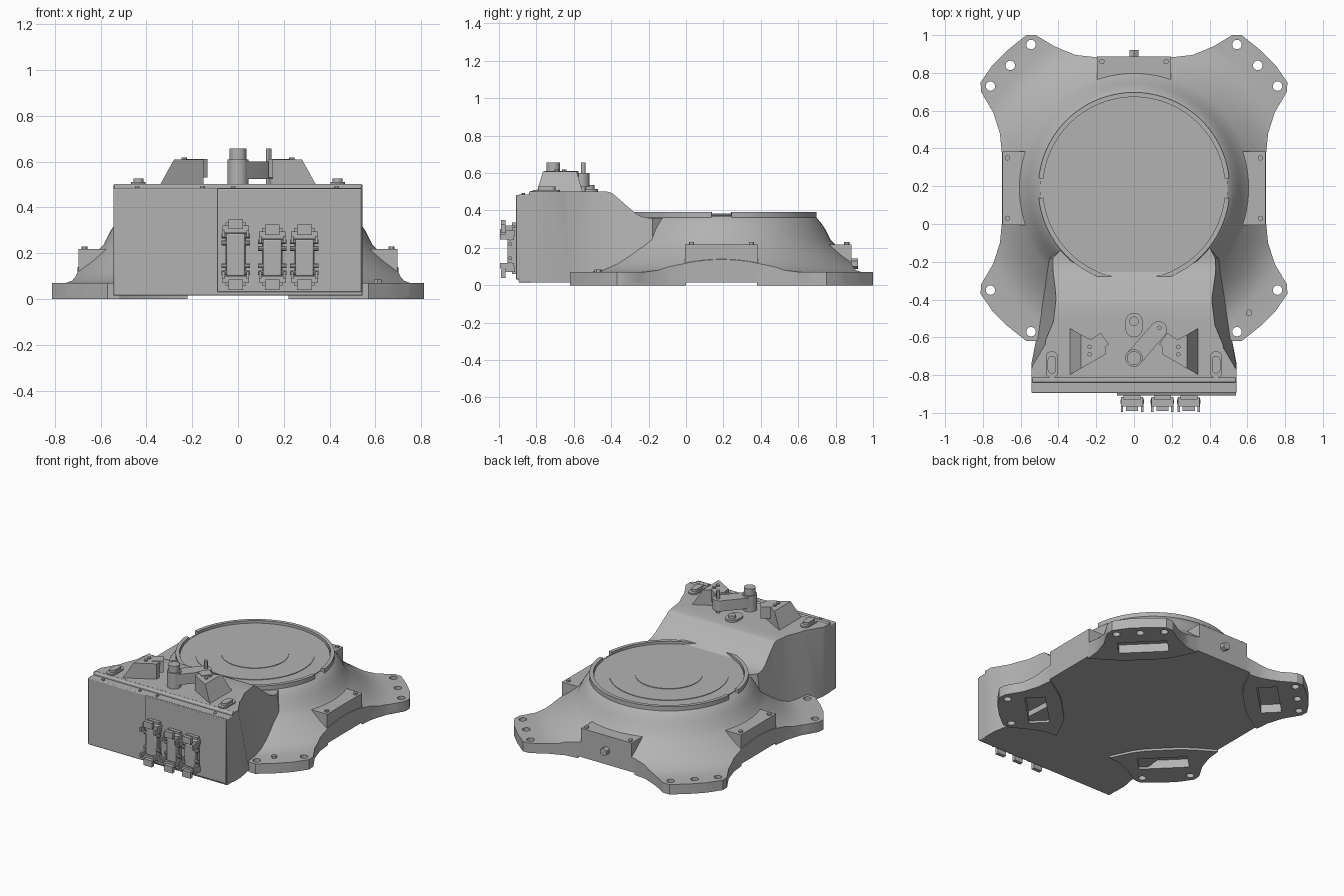
import bpy, bmesh
from math import sin, cos, pi, radians
from mathutils import Matrix, Vector

if "Cube" in bpy.data.objects:
    bpy.data.objects.remove(bpy.data.objects["Cube"])

CY = 0.19      # centre of the round turret seat
FLOOR = 0.015  # underside of the casting, pads reach below it

grey = bpy.data.materials.new("cast_grey")
grey.use_nodes = True
grey.diffuse_color = (0.45, 0.45, 0.45, 1)
grey.node_tree.nodes["Principled BSDF"].inputs["Base Color"].default_value = grey.diffuse_color


def finish(name, bm, angle=30):
    bmesh.ops.recalc_face_normals(bm, faces=bm.faces)
    me = bpy.data.meshes.new(name)
    bm.to_mesh(me)
    bm.free()
    me.materials.append(grey)
    ob = bpy.data.objects.new(name, me)
    bpy.context.collection.objects.link(ob)
    smooth(ob, angle)
    return ob


def smooth(ob, angle=30):
    bpy.ops.object.select_all(action='DESELECT')
    ob.select_set(True)
    bpy.context.view_layer.objects.active = ob
    bpy.ops.object.shade_smooth_by_angle(angle=radians(angle))


def prism(name, bottom, z0, z1, top=None):
    """Loft a plan outline from z0 to z1, optionally to another outline."""
    bm = bmesh.new()
    low = [bm.verts.new((x, y, z0)) for x, y in bottom]
    high = [bm.verts.new((x, y, z1)) for x, y in (top or bottom)]
    bm.faces.new(low)
    bm.faces.new(high)
    for i in range(len(low)):
        j = (i + 1) % len(low)
        bm.faces.new((low[i], low[j], high[j], high[i]))
    return finish(name, bm)


def box(name, x, y, z, turn=0):
    """Box from (min, max) ranges, turned about its own vertical axis."""
    bm = bmesh.new()
    size = [r[1] - r[0] for r in (x, y, z)]
    mid = Vector([(r[0] + r[1]) / 2 for r in (x, y, z)])
    m = Matrix.Translation(mid) @ Matrix.Rotation(radians(turn), 4, 'Z') @ Matrix.Diagonal((*size, 1))
    bmesh.ops.create_cube(bm, size=1, matrix=m)
    return finish(name, bm)


def cyl(name, at, r, length, axis='Z', sides=24):
    """Cylinder that starts at a point and runs along +axis."""
    bm = bmesh.new()
    rot = {'Z': Matrix(), 'Y': Matrix.Rotation(-pi / 2, 4, 'X'), 'X': Matrix.Rotation(pi / 2, 4, 'Y')}[axis]
    m = Matrix.Translation(at) @ rot @ Matrix.Translation((0, 0, length / 2))
    bmesh.ops.create_cone(bm, cap_ends=True, segments=sides, radius1=r, radius2=r, depth=length, matrix=m)
    return finish(name, bm)


def revolve(name, profile, steps=96):
    bm = bmesh.new()
    vs = [bm.verts.new((r, CY, z)) for r, z in profile]
    es = [bm.edges.new(p) for p in zip(vs, vs[1:])]
    bmesh.ops.spin(bm, geom=vs + es, cent=(0, CY, 0), axis=(0, 0, 1), angle=2 * pi, steps=steps)
    bmesh.ops.remove_doubles(bm, verts=bm.verts, dist=1e-4)
    return finish(name, bm)


def cut(ob, tool, how='DIFFERENCE'):
    mod = ob.modifiers.new("cut", 'BOOLEAN')
    mod.operation, mod.object, mod.solver = how, tool, 'EXACT'
    bpy.context.view_layer.objects.active = ob
    bpy.ops.object.modifier_apply(modifier=mod.name)
    bpy.data.objects.remove(tool)


def soften(ob, width):
    mod = ob.modifiers.new("soft_edges", 'BEVEL')
    mod.width, mod.segments, mod.angle_limit = width, 2, radians(35)


def mirror_x(pts):
    return pts + [(-x, y) for x, y in reversed(pts)]


def capsule(a, b, r, n=12):
    a, b = Vector(a), Vector(b)
    d = (b - a).normalized()
    s = Vector((-d.y, d.x))
    turn = [pi * i / n for i in range(n + 1)]
    return ([tuple(b + r * (cos(t) * -s + sin(t) * d)) for t in turn]
            + [tuple(a + r * (cos(t) * s - sin(t) * d)) for t in turn])


# Footprint with four flared feet, mirrored from one quarter
quarter = [(0.70, 0.38), (0.71, 0.48), (0.745, 0.59), (0.81, 0.70), (0.812, 0.75), (0.75, 0.84),
           (0.67, 0.92), (0.57, 1.0), (0.52, 1.0), (0.42, 0.94), (0.31, 0.895), (0.22, 0.885)]
half = [(x, 2 * CY - y) for x, y in reversed(quarter)] + quarter
footprint = mirror_x(half)

# Casting: a flared bell trimmed to the footprint
casting = revolve("base_casting", [(0, FLOOR), (1.3, FLOOR), (1.3, 0.07), (0.86, 0.07), (0.80, 0.08), (0.73, 0.115),
                                   (0.67, 0.16), (0.62, 0.205), (0.585, 0.24), (0.555, 0.30), (0.53, 0.335),
                                   (0.51, 0.36), (0.495, 0.37), (0, 0.37)])
cut(casting, prism("trim", footprint, -0.1, 0.6), 'INTERSECT')

# Pads under the feet, bolt holes and pockets
holes = [(0.545, 0.95), (0.655, 0.84), (0.76, 0.73)]
for fx in (1, -1):
    for fy, end in ((1, "back"), (-1, "front")):
        def place(p):
            return (fx * p[0], CY + fy * (p[1] - CY))
        side = "left" if fx > 0 else "right"
        pad = prism(f"{end}_{side}_foot_pad",
                    [place(p) for p in quarter + [(0.29, 0.74), (0.34, 0.67), (0.50, 0.51), (0.57, 0.46)]],
                    0, FLOOR + 0.001)
        drills = holes if fy > 0 else [holes[0], holes[2]]
        for p in drills:
            x, y = place(p)
            for target in (casting, pad):
                cut(target, cyl("drill", (x, y, -0.1), 0.025, 0.4))
        x, y = place((0.525, 0.715))
        for target in (casting, pad):
            cut(target, box("pocket", (x - 0.16, x + 0.16), (y - 0.065, y + 0.065), (-0.1, 0.06), -45 * fx * fy))
        smooth(pad)
smooth(casting)

# Turret seat: stepped discs inside a split rim
for name, r, z in (("outer_disc", 0.478, 0.376), ("middle_disc", 0.38, 0.380), ("inner_disc", 0.215, 0.384)):
    cyl(name, (0, CY, 0.36), r, z - 0.36, sides=96)
for name, start in (("back_rim", 0), ("front_rim", 180)):
    arc = [radians(start + 6 + 168 * i / 48) for i in range(49)]
    ring = [(0.507 * cos(t), CY + 0.507 * sin(t)) for t in arc] + [(0.482 * cos(t), CY + 0.482 * sin(t)) for t in reversed(arc)]
    prism(name, ring, 0.355, 0.392)

# Square bosses on both flanks and the back, with corner bolts
for s, side in ((1, "left"), (-1, "right")):
    box(f"{side}_boss", sorted((s * 0.5, s * 0.697)), (-0.005, 0.385), (FLOOR, 0.218))
    for y in (0.03, 0.35):
        cyl(f"{side}_boss_bolt", (s * 0.67, y, 0.21), 0.014, 0.02, sides=12)
    cyl("back_boss_bolt", (s * 0.17, 0.86, 0.21), 0.014, 0.02, sides=12)
box("back_boss", (-0.197, 0.197), (0.6, 0.886), (FLOOR, 0.218))
cyl("back_fitting", (0, 0.88, 0.115), 0.028, 0.04, 'Y', 6)
cyl("foot_plug", (0.61, -0.47, 0.06), 0.018, 0.025, sides=6)

# Tower: waisted plan trimmed by a side profile that drops to the seat
tower = prism("tower",
              mirror_x([(0.543, -0.83), (0.543, -0.74), (0.52, -0.62), (0.50, -0.48), (0.49, -0.34), (0.48, -0.18), (0.3, 0.0)]),
              FLOOR, 0.6,
              mirror_x([(0.543, -0.83), (0.543, -0.78), (0.46, -0.64), (0.41, -0.52), (0.395, -0.40), (0.395, -0.18), (0.3, 0.0)]))
section = [(-1.0, -0.1), (-1.0, 0.5), (-0.42, 0.5), (-0.395, 0.493), (-0.27, 0.385), (-0.24, 0.368), (-0.2, 0.36), (0.2, 0.355), (0.2, -0.1)]
bm = bmesh.new()
face = bm.faces.new([bm.verts.new((-1, y, z)) for y, z in section])
ext = bmesh.ops.extrude_face_region(bm, geom=[face])
bmesh.ops.translate(bm, vec=(2, 0, 0), verts=[v for v in ext["geom"] if isinstance(v, bmesh.types.BMVert)])
cut(tower, finish("side_trim", bm), 'INTERSECT')
smooth(tower)

# Front cabinet and its connector panel
soften(box("front_cabinet", (-0.543, 0.543), (-0.895, -0.82), (FLOOR, 0.485)), 0.006)
soften(box("cabinet_lip", (-0.54, 0.54), (-0.84, -0.81), (0.45, 0.503)), 0.008)
soften(box("connector_panel", (-0.09, 0.54), (-0.908, -0.89), (0.03, 0.482)), 0.004)
for x in (-0.44, -0.155, -0.02, 0.43):
    cyl("cabinet_screw", (x, -0.87, 0.48), 0.01, 0.012, sides=12)

# Connectors: flange, plug body, two latches and pivot pins
for x, top in ((-0.01, 0.335), (0.15, 0.31), (0.29, 0.31)):
    box("connector_flange", (x - 0.045, x + 0.045), (-0.93, -0.9), (0.06, top))
    soften(box("connector_body", (x - 0.04, x + 0.04), (-0.955, -0.92), (0.10, top - 0.05)), 0.006)
    for z, d in ((0.085, -1), (top - 0.03, 1)):
        box("connector_latch", (x - 0.058, x + 0.058), (-0.965, -0.915), (z - 0.015, z + 0.015))
        box("latch_tab", (x - 0.032, x + 0.032), (-0.99, -0.965), sorted((z, z + d * 0.045)))
        for k in (-0.03, -0.06):
            cyl("latch_pin", (x - 0.062, -0.94, z + d * k), 0.011, 0.124, 'X', 10)
        for s in (-1, 1):
            box("latch_arm", (x + s * 0.053 - 0.006, x + s * 0.053 + 0.006), (-0.995, -0.92),
                sorted((z - d * 0.035, z - d * 0.005)))

# Tapered humps, cable blocks and lifting lugs on the tower deck
for s, side in ((1, "left"), (-1, "right")):
    low = [(0.345, -0.80), (0.345, -0.55), (0.15, -0.66), (0.15, -0.69)]
    high = [(0.28, -0.765), (0.28, -0.585), (0.15, -0.655), (0.15, -0.69)]
    prism(f"{side}_hump", [(s * x, y) for x, y in low], 0.49, 0.608, [(s * x, y) for x, y in high])
    box(f"{side}_cable_block", (s * 0.185 - 0.037, s * 0.185 + 0.037), (-0.665, -0.59), (0.53, 0.612), -35 * s)
    for y in (-0.69, -0.65):
        cyl("hump_bolt", (s * 0.235, y, 0.60), 0.012, 0.018, sides=8)
    prism(f"{side}_lug_base", capsule((s * 0.435, -0.785), (s * 0.435, -0.705), 0.032), 0.49, 0.51)
    prism(f"{side}_lug", capsule((s * 0.435, -0.77), (s * 0.435, -0.72), 0.022), 0.5, 0.527)

# Locking post, swing arm and pin
cyl("post", (0, -0.71, 0.49), 0.046, 0.12)
cyl("post_cap", (0, -0.71, 0.6), 0.037, 0.056)
prism("swing_arm", capsule((0, -0.71), (0.13, -0.56), 0.045), 0.525, 0.6)
cyl("arm_pin", (0.135, -0.55, 0.5), 0.012, 0.156, sides=12)
prism("pin_socket", capsule((0, -0.555), (0, -0.515), 0.045), 0.49, 0.515)
cyl("socket_pin", (0, -0.515, 0.5), 0.025, 0.035)
